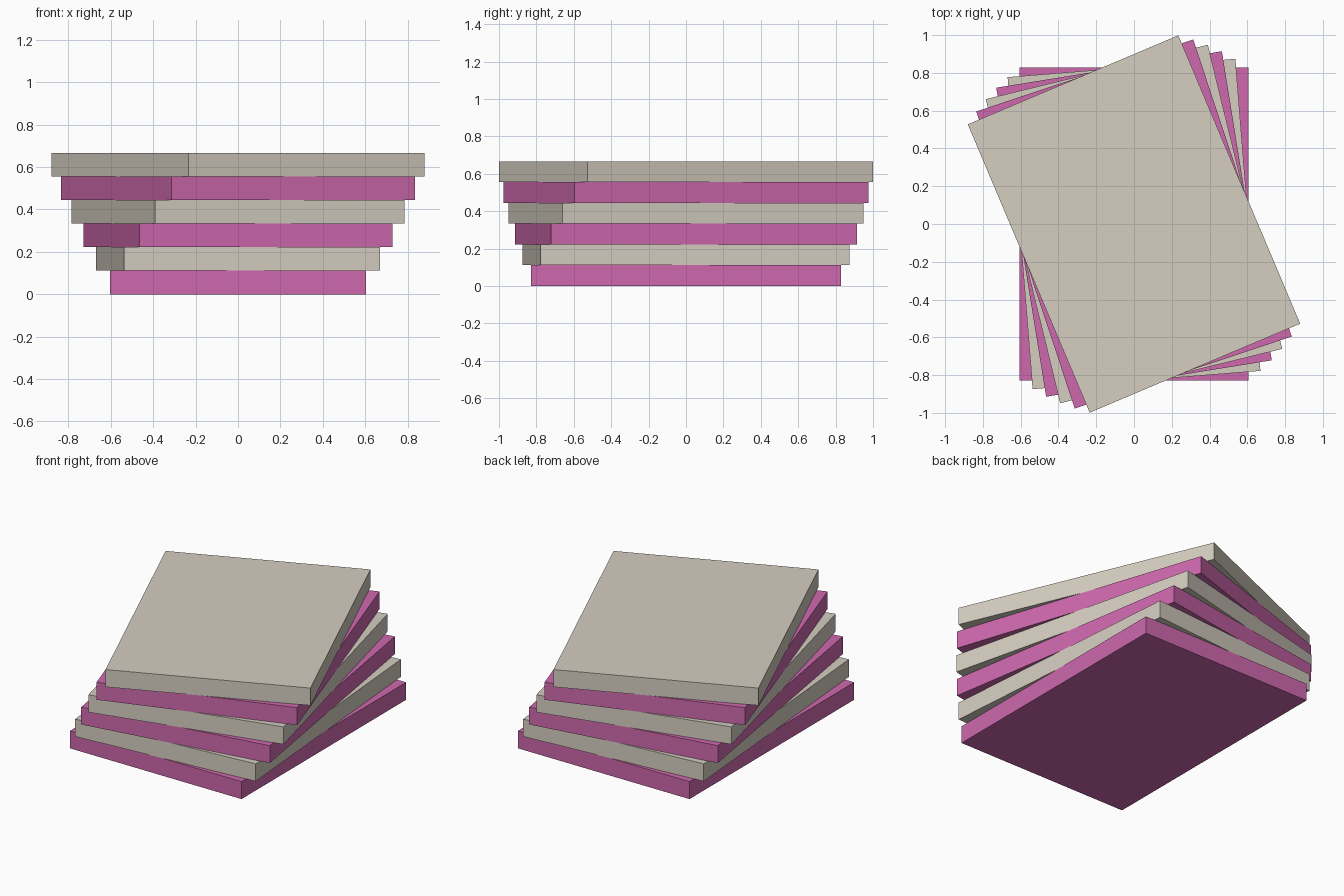
import bpy
from mathutils import Matrix

cube = bpy.data.objects.get("Cube")
if cube:
    bpy.data.objects.remove(cube, do_unlink=True)


def make_material(name, rgb):
    mat = bpy.data.materials.new(name)
    mat.use_nodes = True
    color = (*rgb, 1.0)
    mat.diffuse_color = color
    mat.node_tree.nodes["Principled BSDF"].inputs["Base Color"].default_value = color
    return mat


pink = make_material("orchid_pink", (0.62, 0.14, 0.42))
beige = make_material("warm_beige", (0.66, 0.61, 0.53))

# Stack dimensions
WIDTH, DEPTH, THICK = 1.21, 1.657, 0.111
COUNT, TWIST = 6, 0.08

# Twisted stack of slabs in alternating colours
for i in range(COUNT):
    bpy.ops.mesh.primitive_cube_add(
        size=1, location=(0, 0, (i + 0.5) * THICK), rotation=(0, 0, i * TWIST))
    slab = bpy.context.object
    slab.name = f"slab_{i + 1}"
    slab.data.transform(Matrix.Diagonal((WIDTH, DEPTH, THICK, 1)))
    slab.data.materials.append(beige if i % 2 else pink)
